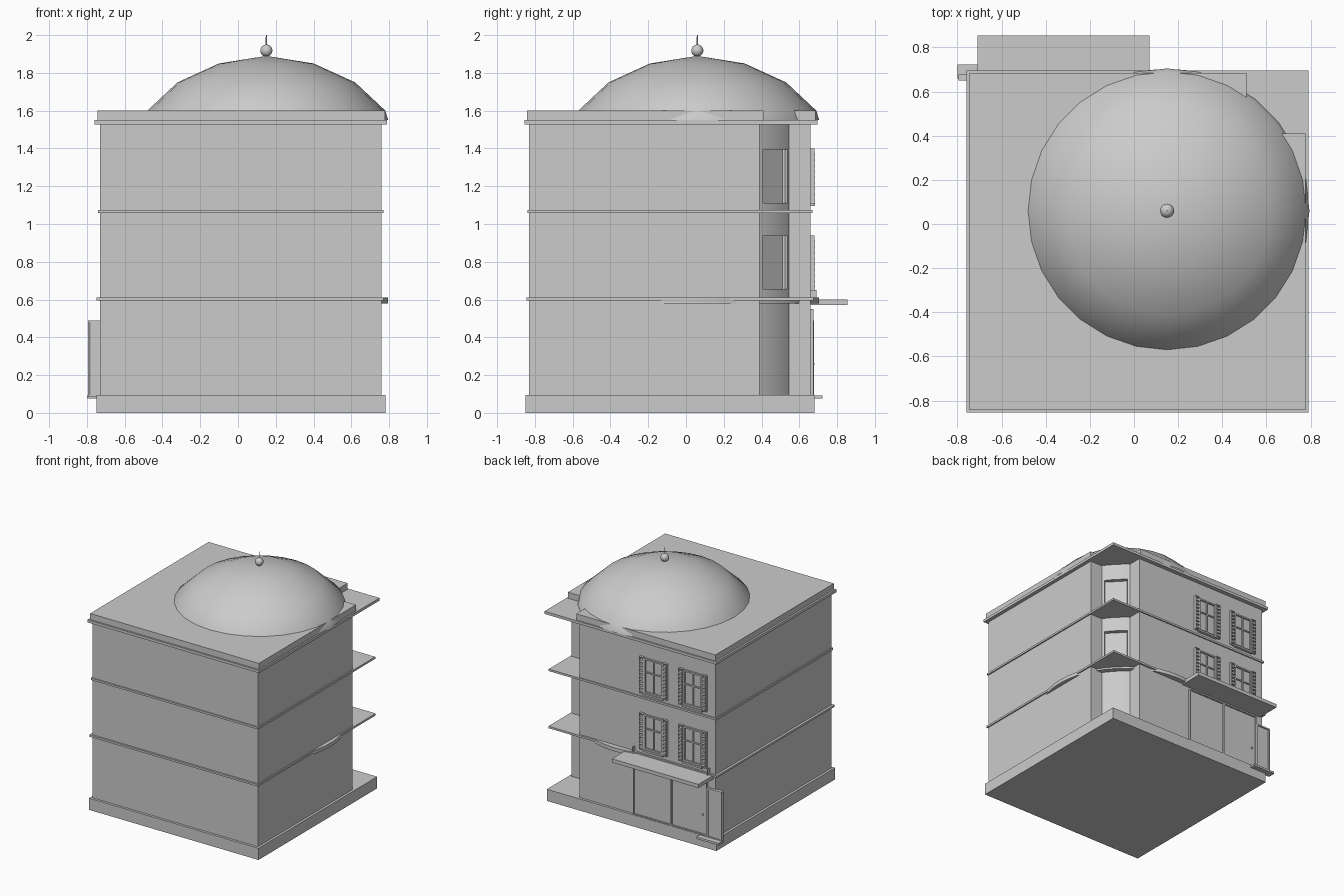
import bpy, bmesh, math
from mathutils import Matrix, Vector

if "Cube" in bpy.data.objects:
    bpy.data.objects.remove(bpy.data.objects["Cube"])

stone = bpy.data.materials.new("stone_grey")
stone.use_nodes = True
grey = (0.6, 0.6, 0.6, 1)
stone.diffuse_color = grey
stone.node_tree.nodes["Principled BSDF"].inputs["Base Color"].default_value = grey

TOWER = Vector((0.15, 0.06, 0))   # axis of the round tower
WALL_Y = 0.66                     # plane of the decorated rear wall


def finish(name, bm, smooth=False):
    bmesh.ops.recalc_face_normals(bm, faces=bm.faces)
    mesh = bpy.data.meshes.new(name)
    bm.to_mesh(mesh)
    bm.free()
    obj = bpy.data.objects.new(name, mesh)
    bpy.context.collection.objects.link(obj)
    mesh.materials.append(stone)
    if smooth:
        bpy.ops.object.select_all(action='DESELECT')
        obj.select_set(True)
        bpy.context.view_layer.objects.active = obj
        bpy.ops.object.shade_smooth_by_angle(angle=math.radians(35))
    return obj


def add_box(bm, x0, x1, y0, y1, z0, z1):
    size = Matrix.Diagonal((x1 - x0, y1 - y0, z1 - z0, 1))
    place = Matrix.Translation(((x0 + x1) / 2, (y0 + y1) / 2, (z0 + z1) / 2))
    bmesh.ops.create_cube(bm, size=1, matrix=place @ size)


def box(name, *bounds):
    bm = bmesh.new()
    add_box(bm, *bounds)
    return finish(name, bm)


def prism(name, outline, z0, z1):
    bm = bmesh.new()
    face = bm.faces.new([bm.verts.new((x, y, z0)) for x, y in outline])
    top = bmesh.ops.extrude_face_region(bm, geom=[face])["geom"]
    verts = [v for v in top if isinstance(v, bmesh.types.BMVert)]
    bmesh.ops.translate(bm, verts=verts, vec=(0, 0, z1 - z0))
    return finish(name, bm)


def lathe(name, profile, segments=28):
    """Spin (radius, height) pairs around the tower axis."""
    bm = bmesh.new()
    verts = [bm.verts.new(TOWER + Vector((r, 0, z))) for r, z in profile]
    edges = [bm.edges.new(pair) for pair in zip(verts, verts[1:])]
    bmesh.ops.spin(bm, geom=verts + edges, cent=TOWER, axis=(0, 0, 1),
                   angle=math.tau, steps=segments)
    bmesh.ops.remove_doubles(bm, verts=bm.verts, dist=0.0005)
    return finish(name, bm, smooth=True)


def notched(x0, x1, y0, y1, nx, ny):
    return [(x0, y0), (x1, y0), (x1, ny), (nx, ny), (nx, y1), (x0, y1)]


# Main block with a cut corner, floor bands and roof
box("base_plinth", -0.75, 0.78, -0.85, 0.68, 0, 0.095)
prism("main_walls", notched(-0.73, 0.76, -0.83, WALL_Y, 0.50, 0.39), 0.095, 1.53)
box("lower_floor_band", -0.75, 0.77, -0.845, 0.675, 0.594, 0.61)
box("upper_floor_band", -0.74, 0.77, -0.84, 0.67, 1.058, 1.074)
box("roof_cornice", -0.76, 0.79, -0.855, 0.695, 1.528, 1.55)
prism("roof_parapet", notched(-0.745, 0.778, -0.842, 0.685, 0.51, 0.41), 1.55, 1.6)

# Round tower showing in the corner
tower = lathe("corner_tower", [(0, 0.09), (0.6, 0.09), (0.6, 1.54), (0, 1.54)], 48)
lathe("tower_ring", [(0, 0.58), (0.643, 0.58), (0.643, 0.61), (0, 0.61)], 48)
lathe("dome", [(0.645, 1.55), (0.63, 1.6), (0.47, 1.75), (0.25, 1.85), (0, 1.89)])

# Recessed corner windows in the tower
facing = Matrix.Translation(TOWER) @ Matrix.Rotation(math.radians(44), 4, 'Z')
cut = bmesh.new()
for z0 in (0.655, 1.11):
    add_box(cut, 0.565, 0.7, -0.09, 0.09, z0, z0 + 0.285)
bmesh.ops.transform(cut, matrix=facing, verts=cut.verts)
cutter = finish("window_cutter", cut)
cutter.hide_render = True
cutter.hide_set(True)
recess = tower.modifiers.new("window_recess", 'BOOLEAN')
recess.operation = 'DIFFERENCE'
recess.object = cutter
recess.solver = 'EXACT'

# Finial
ball = bmesh.new()
bmesh.ops.create_uvsphere(ball, u_segments=20, v_segments=12, radius=0.032,
                          matrix=Matrix.Translation(TOWER + Vector((0, 0, 1.918))))
finish("finial_ball", ball, smooth=True)
lathe("finial_spike", [(0, 1.88), (0.004, 1.88), (0.003, 2.0), (0, 2.0)], 8)


def frame(bm, x0, x1, z0, z1, w, y1):
    add_box(bm, x0, x0 + w, WALL_Y - 0.01, y1, z0, z1)
    add_box(bm, x1 - w, x1, WALL_Y - 0.01, y1, z0, z1)
    add_box(bm, x0 + w, x1 - w, WALL_Y - 0.01, y1, z0, z0 + w)
    add_box(bm, x0 + w, x1 - w, WALL_Y - 0.01, y1, z1 - w, z1)


# Rear windows with glazing bars, sills and louvred shutters
for floor, z0 in (("lower", 0.65), ("upper", 1.11)):
    for side, cx in (("left", -0.175), ("right", -0.53)):
        z1 = z0 + 0.285
        bm = bmesh.new()
        frame(bm, cx - 0.085, cx + 0.085, z0, z1, 0.012, 0.674)
        add_box(bm, cx - 0.005, cx + 0.005, 0.65, 0.67, z0, z1)
        add_box(bm, cx - 0.08, cx + 0.08, 0.65, 0.669, z0 + 0.165, z0 + 0.175)
        add_box(bm, cx - 0.09, cx + 0.09, 0.65, 0.683, z0 - 0.014, z0)
        finish(f"{floor}_{side}_window", bm)
        bm = bmesh.new()
        for s in (-1, 1):
            x0, x1 = sorted((cx + s * 0.085, cx + s * 0.125))
            frame(bm, x0, x1, z0 - 0.005, z1 + 0.005, 0.006, 0.679)
            for i in range(9):
                z = z0 + 0.008 + i * 0.03
                add_box(bm, x0 + 0.005, x1 - 0.005, 0.65, 0.684, z, z + 0.018)
        finish(f"{floor}_{side}_shutters", bm)

# Shop front under a flat canopy
box("entrance_canopy", -0.71, 0.07, 0.65, 0.855, 0.57, 0.6)
for name, x0, x1 in (("left", -0.335, 0.005), ("right", -0.66, -0.335)):
    bm = bmesh.new()
    frame(bm, x0, x1, 0.095, 0.55, 0.008, 0.676)
    add_box(bm, x0, x1, 0.65, 0.667, 0.095, 0.55)
    finish(f"{name}_entrance_panel", bm)
knob = bmesh.new()
bmesh.ops.create_uvsphere(knob, u_segments=10, v_segments=6, radius=0.008,
                          matrix=Matrix.Translation((-0.62, 0.672, 0.26)))
finish("door_knob", knob, smooth=True)

# Side panel running past the corner, with its step
bm = bmesh.new()
add_box(bm, -0.78, -0.665, 0.65, 0.67, 0.09, 0.48)
frame(bm, -0.795, -0.66, 0.085, 0.49, 0.012, 0.678)
finish("side_panel", bm)
box("side_step", -0.8, -0.6, 0.66, 0.722, 0.075, 0.092)

# Small brackets on the canopy
for name, x in (("left", 0.0), ("right", -0.675)):
    box(f"{name}_canopy_bracket", x - 0.003, x + 0.003, 0.66, 0.69, 0.6, 0.65)
